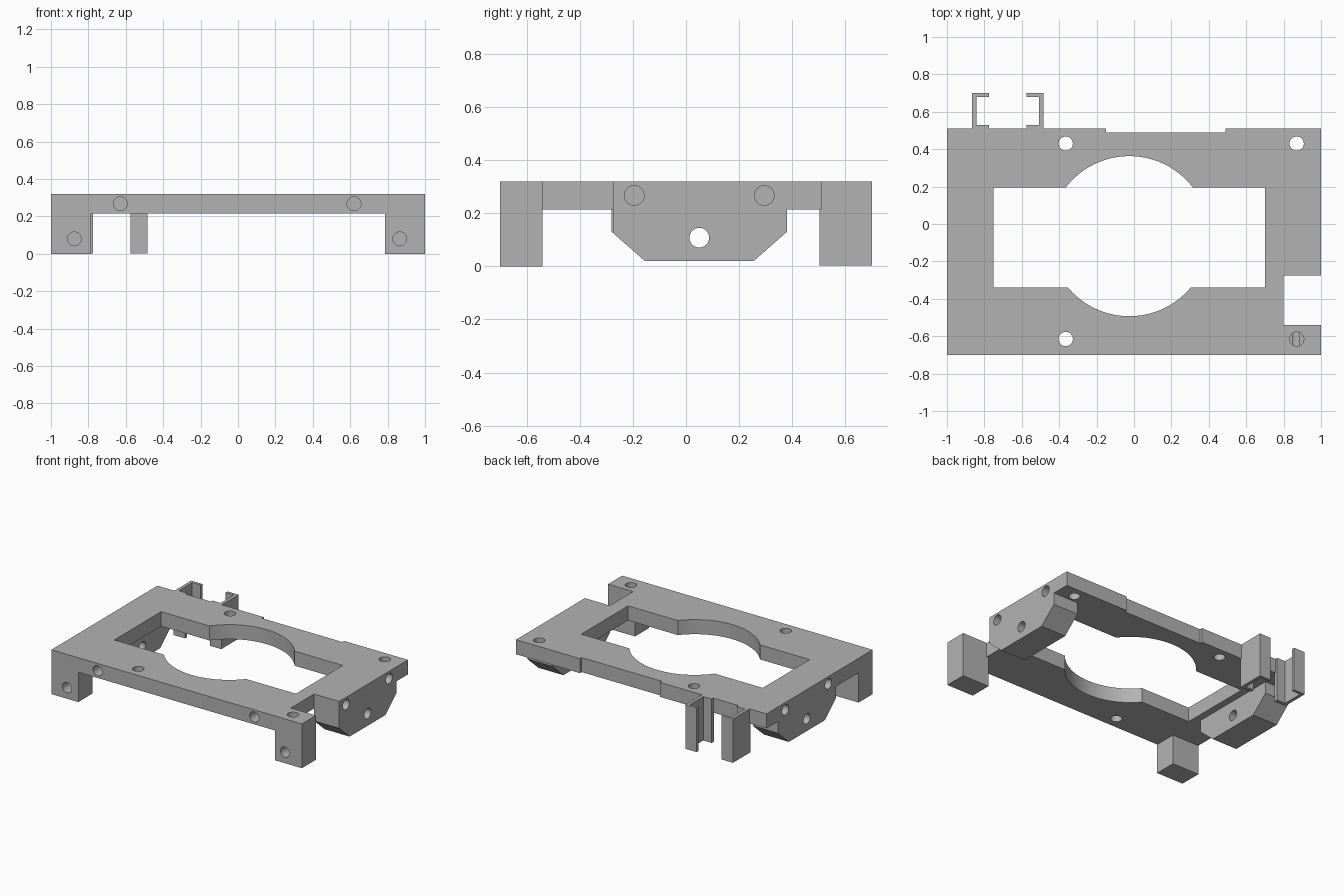
import bpy, bmesh, math
from mathutils import Matrix

cube = bpy.data.objects.get("Cube")
if cube:
    bpy.data.objects.remove(cube, do_unlink=True)

grey = bpy.data.materials.new("plain grey")
grey.use_nodes = True
COLOUR = (0.45, 0.45, 0.45, 1)
grey.diffuse_color = COLOUR
grey.node_tree.nodes["Principled BSDF"].inputs["Base Color"].default_value = COLOUR


def make(name, bm):
    bmesh.ops.recalc_face_normals(bm, faces=bm.faces)
    mesh = bpy.data.meshes.new(name)
    bm.to_mesh(mesh)
    bm.free()
    mesh.materials.append(grey)
    obj = bpy.data.objects.new(name, mesh)
    bpy.context.scene.collection.objects.link(obj)
    return obj


def prism(name, points, offset):
    """Extrude a closed 3D outline along an offset."""
    bm = bmesh.new()
    face = bm.faces.new([bm.verts.new(p) for p in points])
    new = bmesh.ops.extrude_face_region(bm, geom=[face])["geom"]
    bmesh.ops.translate(bm, vec=offset, verts=[v for v in new if isinstance(v, bmesh.types.BMVert)])
    return make(name, bm)


def box(name, x0, x1, y0, y1, z0, z1):
    return prism(name, [(x0, y0, z0), (x1, y0, z0), (x1, y1, z0), (x0, y1, z0)], (0, 0, z1 - z0))


def cylinder(name, centre, radius, length, axis, sides=32):
    bm = bmesh.new()
    turn = {"x": Matrix.Rotation(math.pi / 2, 4, "Y"),
            "y": Matrix.Rotation(math.pi / 2, 4, "X"), "z": Matrix()}[axis]
    bmesh.ops.create_cone(bm, cap_ends=True, segments=sides, radius1=radius, radius2=radius,
                          depth=length, matrix=Matrix.Translation(centre) @ turn)
    return make(name, bm)


def combine(target, tool, operation):
    mod = target.modifiers.new("combine", "BOOLEAN")
    mod.operation, mod.solver, mod.object = operation, "EXACT", tool
    bpy.context.view_layer.objects.active = target
    bpy.ops.object.modifier_apply(modifier=mod.name)
    bpy.data.objects.remove(tool, do_unlink=True)


TOP, UNDER = 0.32, 0.215
BACK, FRONT = 0.51, -0.70
HOLE = 0.037

# Main plate
frame = box("mounting_frame", -1, 1, FRONT, BACK, UNDER, TOP)

# Front legs and chamfered side flanges
flange = [(-0.28, 0.31), (-0.28, 0.13), (-0.155, 0.02), (0.255, 0.02), (0.38, 0.13), (0.38, 0.31)]
for inner, outer in ((-0.785, -1), (0.785, 1)):
    leg = box("leg", min(inner, outer), max(inner, outer), FRONT, -0.54, 0, TOP)
    combine(frame, leg, "UNION")
    side = prism("flange", [(outer, y, z) for y, z in flange], (-0.2 * outer, 0, 0))
    combine(frame, side, "UNION")

# Window, round opening, side notch and shallow back recess
cutters = [
    box("window", -0.75, 0.70, -0.34, 0.195, 0.1, 0.5),
    cylinder("round_opening", (-0.025, -0.065, 0.3), 0.428, 0.3, "z", 96),
    box("side_notch", 0.80, 1.2, -0.54, -0.275, -0.1, 0.5),
    box("back_recess", -0.15, 0.49, 0.49, 0.6, 0.1, 0.5),
]

# Vertical screw holes, the last one blind inside the leg
for x, y in ((-0.365, 0.43), (0.87, 0.43), (-0.365, -0.615)):
    cutters.append(cylinder("screw_hole", (x, y, 0.3), 0.038, 0.4, "z"))
cutters.append(cylinder("blind_hole", (0.87, -0.615, 0.262), 0.038, 0.3, "z"))

# Blind holes in the front face
for x, z in ((-0.875, 0.08), (0.865, 0.08), (-0.63, 0.268), (0.62, 0.268)):
    cutters.append(cylinder("front_hole", (x, FRONT, z), HOLE, 0.27, "y"))

# Side faces: two blind holes each and one passing through both flanges
for x in (-1, 1):
    for y in (-0.195, 0.295):
        cutters.append(cylinder("side_hole", (x, y, 0.267), HOLE, 0.27, "x"))
cutters.append(cylinder("cross_hole", (0, 0.05, 0.108), HOLE, 3, "x"))

for cutter in cutters:
    combine(frame, cutter, "DIFFERENCE")

# Merge flush faces
bm = bmesh.new()
bm.from_mesh(frame.data)
bmesh.ops.remove_doubles(bm, verts=bm.verts, dist=0.0002)
bmesh.ops.dissolve_limit(bm, angle_limit=0.01, verts=bm.verts, edges=bm.edges)
bm.to_mesh(frame.data)
bm.free()
bpy.context.view_layer.objects.active = frame
frame.select_set(True)
bpy.ops.object.shade_smooth_by_angle(angle=math.radians(30))

# Pair of C-shaped clips on the back edge, opening towards each other
channel = [(0, 0.502), (0, 0.70), (0.09, 0.70), (0.09, 0.68), (0.023, 0.68),
           (0.023, 0.528), (0.09, 0.528), (0.09, 0.502)]
for name, x, way in (("right_clip", -0.865, 1), ("left_clip", -0.485, -1)):
    prism(name, [(x + way * u, y, 0.003) for u, y in channel], (0, 0, TOP - 0.003))
